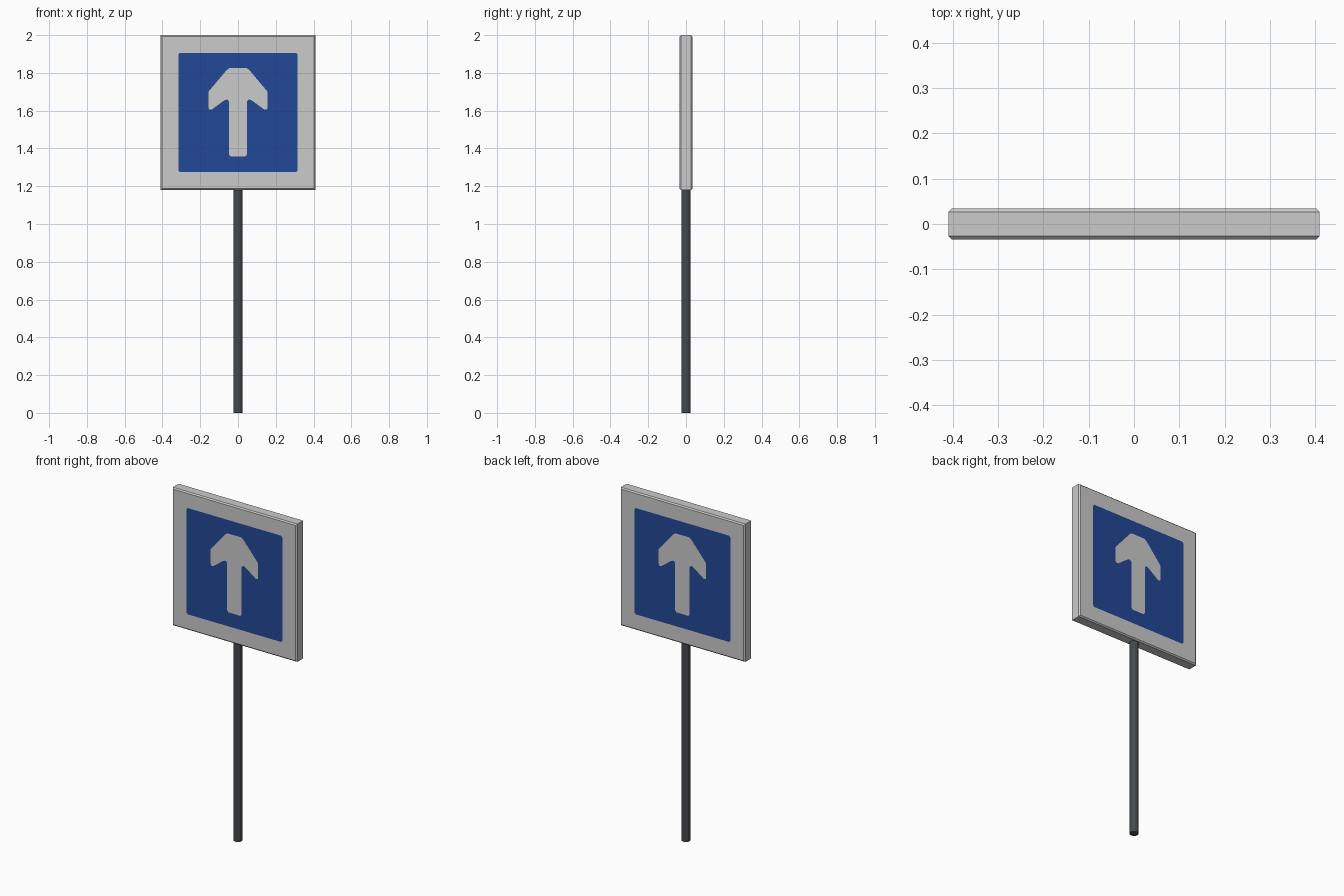
import bpy, bmesh, math
from mathutils import Vector

if "Cube" in bpy.data.objects:
    bpy.data.objects.remove(bpy.data.objects["Cube"])


def material(name, rgb):
    m = bpy.data.materials.new(name)
    m.diffuse_color = (*rgb, 1.0)
    m.use_nodes = True
    m.node_tree.nodes["Principled BSDF"].inputs["Base Color"].default_value = m.diffuse_color
    return m


GREY = material("light_grey", (0.60, 0.60, 0.60))
BLUE = material("sign_blue", (0.016, 0.065, 0.31))
DARK = material("pole_dark_grey", (0.06, 0.066, 0.078))

ZC, HALF, DEPTH, CH = 1.59, 0.41, 0.034, 0.007


def add_object(name, bm, mats):
    bmesh.ops.recalc_face_normals(bm, faces=bm.faces[:])
    me = bpy.data.meshes.new(name)
    bm.to_mesh(me)
    bm.free()
    for m in mats:
        me.materials.append(m)
    ob = bpy.data.objects.new(name, me)
    bpy.context.collection.objects.link(ob)
    return ob


def loop(bm, pts, y):
    """Closed loop of vertices and edges in the plane y."""
    vs = [bm.verts.new((x, y, z)) for x, z in pts]
    es = [bm.edges.new((a, b)) for a, b in zip(vs, vs[1:] + vs[:1])]
    return vs, es


def square(h):
    return [(-h, ZC - h), (h, ZC - h), (h, ZC + h), (-h, ZC + h)]


def clipped_square(h, c):
    right = [(h - c, ZC - h), (h, ZC - h + c), (h, ZC + h - c), (h - c, ZC + h)]
    return right + [(-x, z) for x, z in reversed(right)]


# arrow outline: right half, mirrored to the left
arrow_right = [(0.038, 1.357), (0.047, 1.367), (0.047, 1.65), (0.058, 1.66),
               (0.072, 1.655), (0.140, 1.605), (0.151, 1.605), (0.157, 1.615),
               (0.157, 1.70), (0.060, 1.815), (0.045, 1.826)]
arrow = arrow_right + [(-x, z) for x, z in reversed(arrow_right)]

# sign panel: chamfered box with the symbol cut into both faces
bm = bmesh.new()
rings = [loop(bm, square(h), y) for h, y in
         ((HALF - CH, -DEPTH), (HALF, -DEPTH + CH),
          (HALF, DEPTH - CH), (HALF - CH, DEPTH))]
for (a, _), (b, _) in zip(rings, rings[1:]):
    for i in range(4):
        j = (i + 1) % 4
        bm.faces.new((a[i], a[j], b[j], b[i]))

for (_, border), y in ((rings[0], -DEPTH), (rings[3], DEPTH)):
    _, field = loop(bm, clipped_square(0.316, 0.009), y)
    symbol, outline = loop(bm, arrow, y)
    up = Vector((0, 1 if y > 0 else -1, 0))
    bmesh.ops.triangle_fill(bm, edges=border + field, use_beauty=True, normal=up)
    blue = bmesh.ops.triangle_fill(bm, edges=field + outline, use_beauty=True, normal=up)
    for f in blue["geom"]:
        if isinstance(f, bmesh.types.BMFace):
            f.material_index = 1
    bm.faces.new(symbol)
add_object("sign_panel", bm, [GREY, BLUE])

# pole, reaching slightly into the panel
bm = bmesh.new()
bmesh.ops.create_cone(bm, cap_ends=True, segments=12, radius1=0.025,
                      radius2=0.025, depth=1.2)
bmesh.ops.translate(bm, vec=(0, 0, 0.6), verts=bm.verts[:])
add_object("pole", bm, [DARK])
